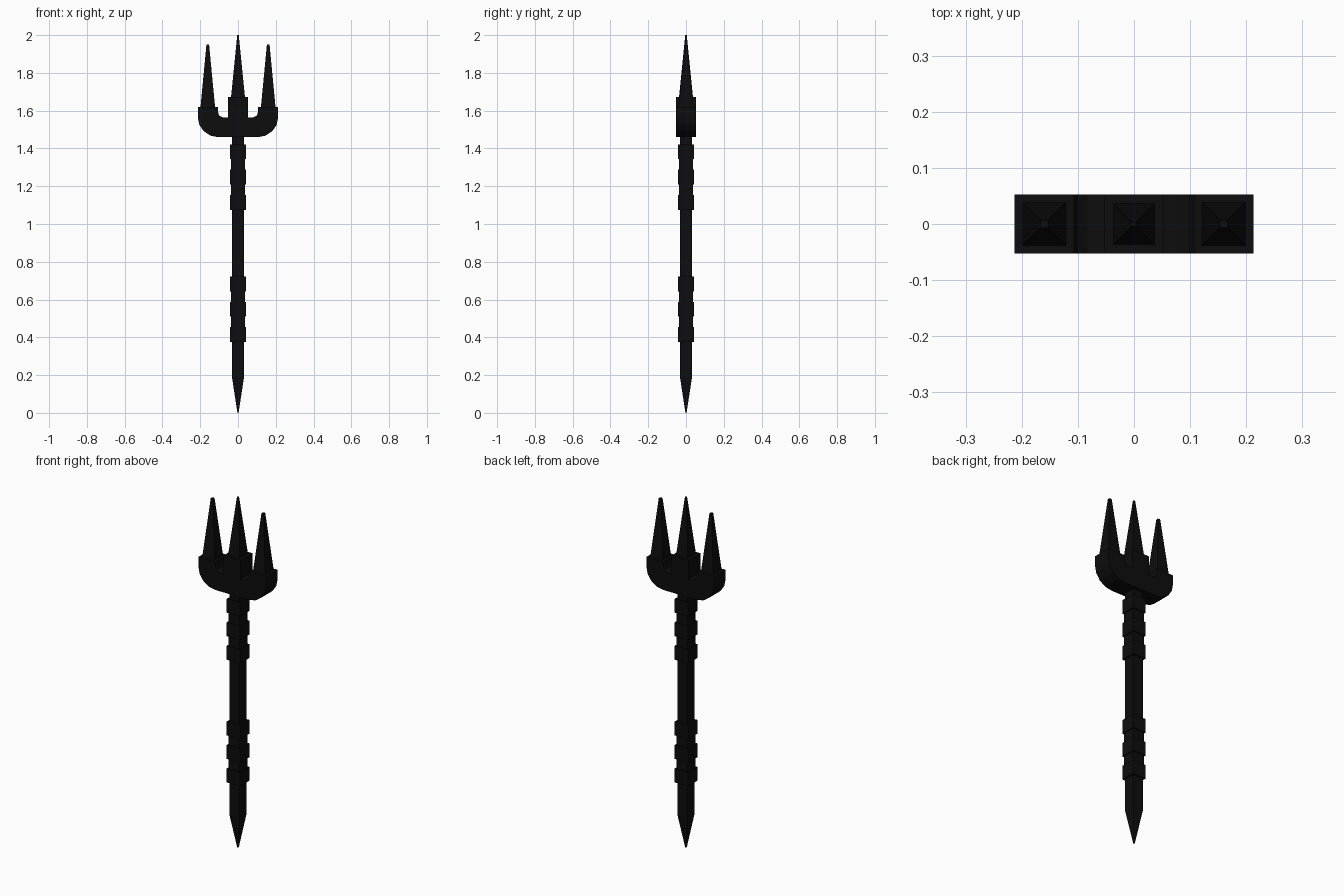
import bpy, bmesh, math

if "Cube" in bpy.data.objects:
    bpy.data.objects.remove(bpy.data.objects["Cube"])

black = bpy.data.materials.new("matte_black")
black.diffuse_color = (0.004, 0.004, 0.004, 1)
black.use_nodes = True
black.node_tree.nodes["Principled BSDF"].inputs["Base Color"].default_value = black.diffuse_color


def finish(name, bm):
    bmesh.ops.recalc_face_normals(bm, faces=bm.faces)
    mesh = bpy.data.meshes.new(name)
    bm.to_mesh(mesh)
    bm.free()
    mesh.materials.append(black)
    obj = bpy.data.objects.new(name, mesh)
    bpy.context.collection.objects.link(obj)
    return obj


def square_bar(name, z0, z1, h0, h1=None, x=0.0):
    """Square bar or tapered spike; h0 and h1 are the half widths at its ends."""
    h1 = h0 if h1 is None else h1
    bm = bmesh.new()
    bmesh.ops.create_cone(bm, cap_ends=True, segments=4, depth=z1 - z0,
                          radius1=h0 * math.sqrt(2), radius2=h1 * math.sqrt(2))
    # turn the four-sided cone so its sides face the axes
    a = math.pi / 4
    for v in bm.verts:
        px, py, pz = v.co
        v.co = (px * math.cos(a) - py * math.sin(a) + x,
                px * math.sin(a) + py * math.cos(a), pz + (z0 + z1) / 2)
    return finish(name, bm)


# shaft and pointed foot
square_bar("shaft", 0.19, 1.47, 0.032)
square_bar("foot_spike", 0.0, 0.19, 0.003, 0.032)

# two grips, each a wrap with three raised collars
for label, base in (("lower", 0.375), ("upper", 1.075)):
    square_bar(label + "_grip_wrap", base + 0.01, base + 0.335, 0.036)
    for i in range(3):
        z = base + i * 0.134
        square_bar(f"{label}_grip_collar_{i + 1}", z, z + 0.079, 0.042)

# curved fork: right half of the outline, mirrored and given thickness
T = 0.053
half = [(0.106 + 0.107 * math.sin(math.radians(t)),
         1.567 - 0.107 * math.cos(math.radians(t))) for t in (0, 22.5, 45, 67.5, 90)]
half += [(0.213, 1.62), (0.107, 1.62), (0.107, 1.597), (0.1, 1.575), (0.083, 1.565)]
outline = half + [(-x, z) for x, z in reversed(half)]
bm = bmesh.new()
face = bm.faces.new([bm.verts.new((x, -T, z)) for x, z in outline])
ext = bmesh.ops.extrude_face_region(bm, geom=[face])
for v in ext["geom"]:
    if isinstance(v, bmesh.types.BMVert):
        v.co.y = T
finish("fork_yoke", bm)

# central block and the three tines
square_bar("fork_hub", 1.46, 1.672, T)
square_bar("middle_tine", 1.67, 2.0, 0.037, 0.004)
for side, x in (("left", -0.16), ("right", 0.16)):
    square_bar(side + "_tine", 1.615, 1.95, 0.039, 0.007, x)
